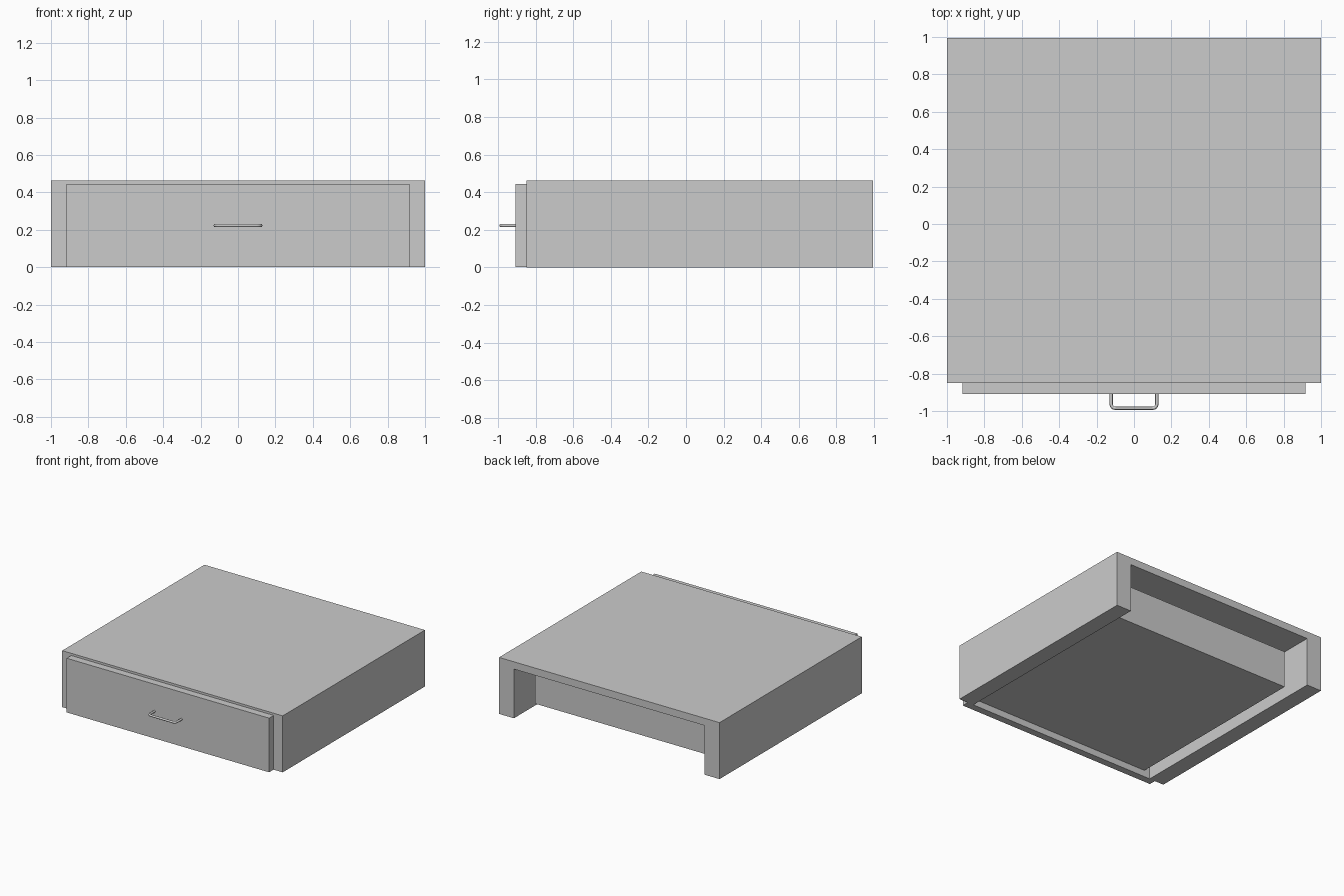
import bpy
import bmesh
import math

if "Cube" in bpy.data.objects:
    bpy.data.objects.remove(bpy.data.objects["Cube"], do_unlink=True)

# Single plain grey
grey = bpy.data.materials.new("plain_grey")
grey.use_nodes = True
COLOUR = (0.6, 0.6, 0.6, 1.0)
grey.diffuse_color = COLOUR
grey.node_tree.nodes["Principled BSDF"].inputs["Base Color"].default_value = COLOUR


def add_mesh(name, bm):
    bmesh.ops.recalc_face_normals(bm, faces=bm.faces)
    mesh = bpy.data.meshes.new(name)
    bm.to_mesh(mesh)
    bm.free()
    mesh.materials.append(grey)
    obj = bpy.data.objects.new(name, mesh)
    bpy.context.collection.objects.link(obj)
    return obj


def box(name, x, y, z):
    """Box from (min, max) ranges on each axis."""
    bm = bmesh.new()
    bmesh.ops.create_cube(bm, size=1)
    for v in bm.verts:
        v.co = [r[0] + (c + 0.5) * (r[1] - r[0]) for c, r in zip(v.co, (x, y, z))]
    return add_mesh(name, bm)


FRONT, BACK = -0.849, 0.994      # cabinet depth
TOP, CEILING = 0.463, 0.403      # cabinet top and underside of its top board
INNER = 0.865                    # inner face of the cabinet sides
PANEL_FRONT = -0.908             # outer face of the drawer front
TRAY_X, TRAY_BACK = 0.815, 0.79  # tray sits clear of the cabinet all round
TRAY_BASE, TRAY_TOP = 0.055, 0.36
WALL = 0.03

# Cabinet: upside-down U profile, open at the front, back and bottom
profile = [(-1, 0), (-1, TOP), (1, TOP), (1, 0),
           (INNER, 0), (INNER, CEILING), (-INNER, CEILING), (-INNER, 0)]
bm = bmesh.new()
rings = [[bm.verts.new((x, y, z)) for x, z in profile] for y in (FRONT, BACK)]
for ring in rings:
    bm.faces.new(ring)
for i in range(len(profile)):
    j = (i + 1) % len(profile)
    bm.faces.new((rings[0][i], rings[0][j], rings[1][j], rings[1][i]))
add_mesh("cabinet", bm)

# Drawer front overlaps the cabinet sides
box("drawer_front", (-0.918, 0.918), (PANEL_FRONT, FRONT), (0.001, 0.445))

# Drawer tray
box("drawer_floor", (-TRAY_X, TRAY_X), (FRONT, TRAY_BACK), (TRAY_BASE, TRAY_BASE + WALL))
box("drawer_back", (-TRAY_X, TRAY_X), (TRAY_BACK - WALL, TRAY_BACK),
    (TRAY_BASE + WALL, TRAY_TOP))
for side, label in ((1, "left"), (-1, "right")):
    edges = sorted((side * TRAY_X, side * (TRAY_X - WALL)))
    box("drawer_side_" + label, edges, (FRONT, TRAY_BACK - WALL), (TRAY_BASE + WALL, TRAY_TOP))

# Handle: bent round bar with rounded corners
RADIUS, BEND = 0.009, 0.022
HALF, Z = 0.122, 0.223
bar_y = -0.994 + RADIUS
path = [(-HALF, PANEL_FRONT + 0.004)]
for cx, start in ((-HALF + BEND, 180), (HALF - BEND, 270)):
    for step in range(5):
        a = math.radians(start + step * 22.5)
        path.append((cx + BEND * math.cos(a), bar_y + BEND + BEND * math.sin(a)))
path.append((HALF, PANEL_FRONT + 0.004))

curve = bpy.data.curves.new("handle", "CURVE")
curve.dimensions = "3D"
curve.bevel_depth = RADIUS
curve.bevel_resolution = 2
curve.use_fill_caps = True
spline = curve.splines.new("POLY")
spline.points.add(len(path) - 1)
for point, (x, y) in zip(spline.points, path):
    point.co = (x, y, Z, 1)
curve.materials.append(grey)
handle = bpy.data.objects.new("handle", curve)
bpy.context.collection.objects.link(handle)

# Turn the handle into a mesh with smooth shading
bpy.ops.object.select_all(action="DESELECT")
handle.select_set(True)
bpy.context.view_layer.objects.active = handle
bpy.ops.object.convert(target="MESH")
bpy.ops.object.shade_smooth_by_angle(angle=math.radians(50))
